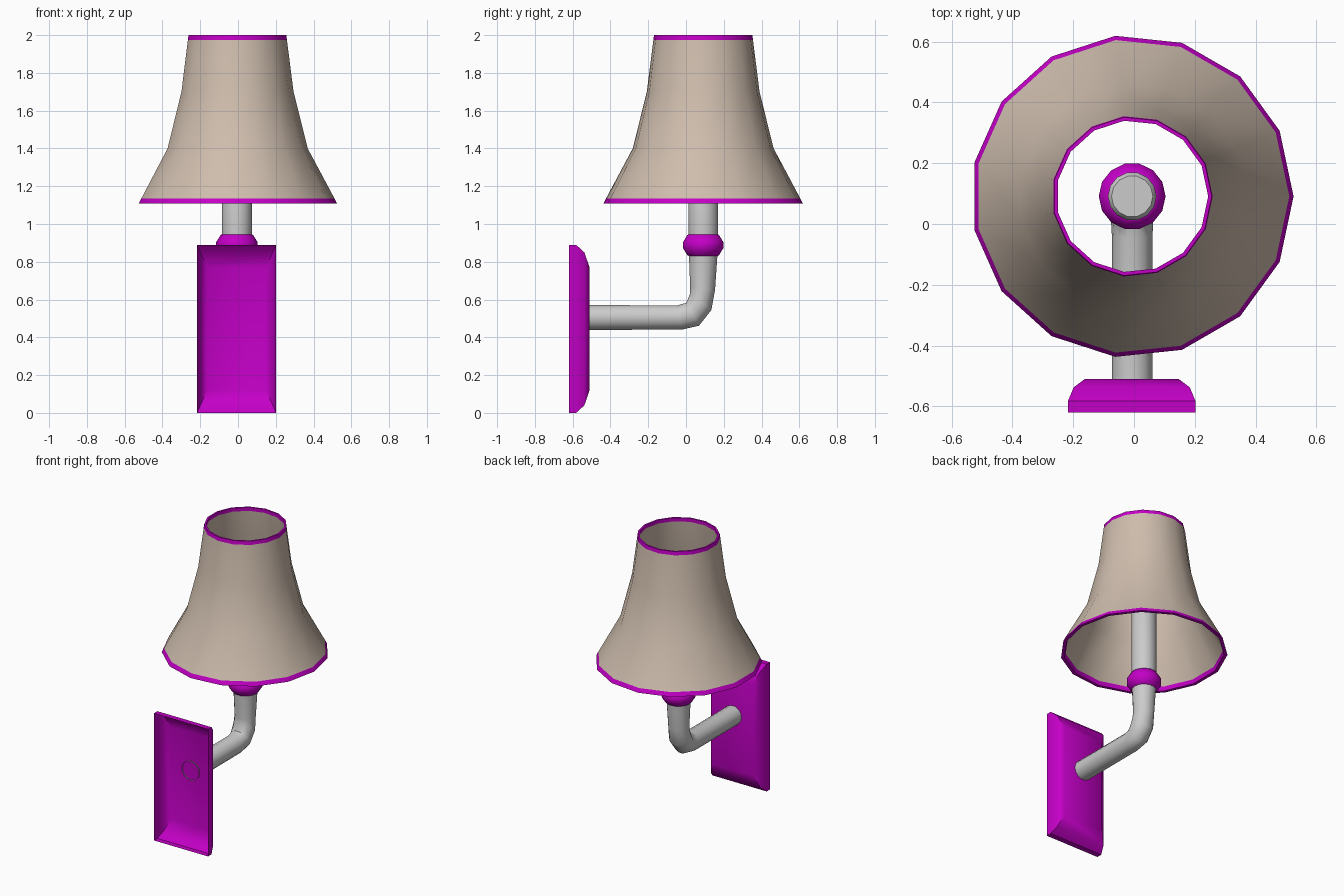
import bpy, bmesh
from math import sin, cos, pi, radians

if "Cube" in bpy.data.objects:
    bpy.data.objects.remove(bpy.data.objects["Cube"])

CX, CY = -0.006, 0.091  # axis of shade and post


def material(name, rgb):
    m = bpy.data.materials.new(name)
    m.diffuse_color = (*rgb, 1)
    m.use_nodes = True
    m.node_tree.nodes["Principled BSDF"].inputs["Base Color"].default_value = m.diffuse_color
    return m


MAGENTA = material("magenta", (0.55, 0.0, 0.57))
BEIGE = material("beige", (0.62, 0.51, 0.42))


def loft(name, rings, mat=None, cap_end=False, closed=False, angle=40):
    """Join successive rings of points with quads."""
    bm = bmesh.new()
    loops = [[bm.verts.new(p) for p in ring] for ring in rings]
    pairs = list(zip(loops, loops[1:]))
    if closed:
        pairs.append((loops[-1], loops[0]))
    n = len(loops[0])
    for a, b in pairs:
        for i in range(n):
            j = (i + 1) % n
            bm.faces.new((a[i], a[j], b[j], b[i]))
    if cap_end:
        bm.faces.new(loops[-1])
    bmesh.ops.recalc_face_normals(bm, faces=bm.faces)
    me = bpy.data.meshes.new(name)
    bm.to_mesh(me)
    bm.free()
    ob = bpy.data.objects.new(name, me)
    bpy.context.collection.objects.link(ob)
    if mat:
        me.materials.append(mat)
    bpy.ops.object.select_all(action='DESELECT')
    ob.select_set(True)
    bpy.context.view_layer.objects.active = ob
    bpy.ops.object.shade_smooth_by_angle(angle=radians(angle))
    return ob


def circle(r, z, n):
    return [(CX + r * cos(2 * pi * i / n), CY + r * sin(2 * pi * i / n), z) for i in range(n)]


def lathe(name, profile, n, mat=None, **kw):
    return loft(name, [circle(r, z, n) for r, z in profile], mat, **kw)


# Flared shade: outer wall and a thin inner wall
outer = [(0.517, 1.135), (0.375, 1.4), (0.30, 1.7), (0.265, 1.975)]
inner = [(r - 0.014, z) for r, z in reversed(outer)]
lathe("shade", outer + inner, 15, BEIGE, closed=True)

# Trim bands at both openings
lathe("shade_bottom_trim", [(0.531, 1.108), (0.517, 1.135), (0.501, 1.135), (0.509, 1.108)],
      15, MAGENTA, closed=True, angle=30)
lathe("shade_top_trim", [(0.265, 1.975), (0.262, 2.0), (0.25, 2.0), (0.251, 1.975)],
      15, MAGENTA, closed=True, angle=30)

# Bent arm rising into the lamp post: y, z, direction in degrees, radius
path = [(-0.517, 0.505, 0, 0.067), (-0.035, 0.505, 10, 0.067),
        (0.035, 0.522, 29, 0.071), (0.078, 0.588, 52, 0.073),
        (0.088, 0.66, 84, 0.068), (CY, 0.83, 90, 0.077),
        (CY, 0.945, 90, 0.08), (CY, 1.49, 90, 0.08), (CY, 1.505, 90, 0.068)]
N = 14
rings = []
for y, z, d, r in path:
    d = radians(d)
    rings.append([(CX + r * cos(2 * pi * i / N),
                   y - sin(d) * r * sin(2 * pi * i / N),
                   z + cos(d) * r * sin(2 * pi * i / N)) for i in range(N)])
loft("arm_and_post", rings, cap_end=True)

# Rounded collar around the post
lathe("collar", [(0.076, 0.83), (0.086, 0.835), (0.11, 0.873), (0.11, 0.903),
                 (0.086, 0.942), (0.078, 0.945)], N, MAGENTA)

# Wall plate: hollow tray, open at the back, with bevelled edges
plate = []
for y, ix, iz in [(-0.62, 0, 0), (-0.582, 0, 0), (-0.538, 0.018, 0.04), (-0.51, 0.055, 0.122)]:
    x0, x1, z0, z1 = -0.217 + ix, 0.202 - ix, iz, 0.89 - iz
    plate.append([(x0, y, z0), (x1, y, z0), (x1, y, z1), (x0, y, z1)])
loft("wall_plate", plate, MAGENTA, cap_end=True, angle=38)
